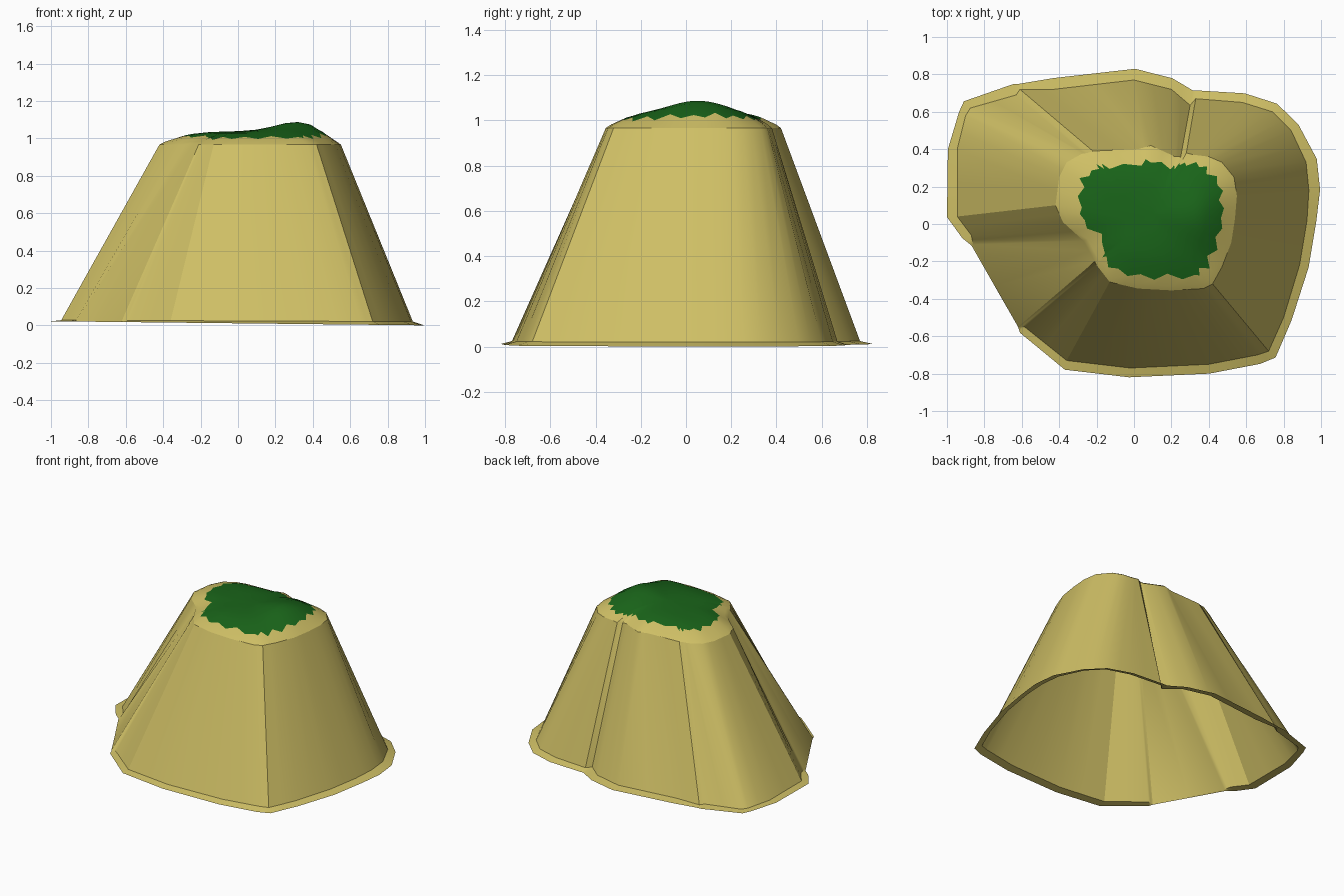
import bpy, random
from mathutils import Vector

if "Cube" in bpy.data.objects:
    bpy.data.objects.remove(bpy.data.objects["Cube"])

random.seed(4)

# Outline stations, counter-clockwise: wall foot x, y / wall top x, y / width of foot skirt
STATIONS = [
    (.935, .18, .55, .15, .06), (.92, .33, .535, .25, .06), (.84, .50, .47, .33, .05),
    (.74, .60, .40, .36, .05), (.58, .65, .32, .37, .05), (.33, .67, .28, .38, .045),
    (.30, .635, .25, .36, .08), (.20, .72, .22, .36, .06), (.00, .77, .09, .42, .06),
    (-.43, .72, .02, .40, .06), (-.61, .72, -.22, .39, .03), (-.63, .69, -.25, .38, .06),
    (-.875, .62, -.28, .375, .05), (-.90, .58, -.36, .33, .04), (-.945, .40, -.40, .25, .05),
    (-.945, .04, -.42, .10, .055), (-.87, -.06, -.38, .01, .05), (-.86, -.11, -.27, -.09, .01),
    (-.62, -.55, -.21, -.20, .00), (-.585, -.55, -.20, -.22, .04), (-.36, -.73, -.13, -.31, .05),
    (-.02, -.77, .02, -.345, .05), (.40, -.75, .20, -.355, .05), (.66, -.70, .37, -.345, .05),
    (.72, -.68, .42, -.32, .05), (.80, -.50, .47, -.23, .045), (.885, -.22, .52, -.10, .05),
    (.925, .02, .54, .03, .05),
]
CENTRE = Vector((.1, .05))
n = len(STATIONS)

# Rings of the wall: skirt edge, foot and top
foot = [Vector(s[0:2]) for s in STATIONS]
top = [Vector(s[2:4]) for s in STATIONS]
skirt = []
for i, p in enumerate(foot):
    t = (foot[(i + 2) % n] - foot[i - 2]).normalized()
    skirt.append(p + Vector((t.y, -t.x)) * STATIONS[i][4])


def dense(ring):
    """Add the midpoint of every edge."""
    out = []
    for i, p in enumerate(ring):
        out += [p, (p + ring[(i + 1) % len(ring)]) / 2]
    return out


skirt, foot, top = dense(skirt), dense(foot), dense(top)
n = len(top)


def dome(p, t):
    bump = 2.71828 ** (-((p.x - .33) ** 2 + (p.y - .05) ** 2) / .03)
    return .967 + (1 - t ** 4) * .07 + .055 * bump * min(1, (1 - t) * 4)


def cap_ring(scales):
    ring = []
    for p, t in zip(top, scales):
        q = CENTRE + (p - CENTRE) * t
        ring.append((q.x, q.y, dome(q, t)))
    return ring


def loft(name, rings, colour, close=False):
    verts = [v for r in rings for v in r]
    faces = [(k * n + i, k * n + (i + 1) % n, (k + 1) * n + (i + 1) % n, (k + 1) * n + i)
             for k in range(len(rings) - 1) for i in range(n)]
    if close:
        c, last = len(verts), (len(rings) - 1) * n
        verts.append((CENTRE.x, CENTRE.y, dome(CENTRE, 0)))
        faces += [(last + i, last + (i + 1) % n, c) for i in range(n)]
    me = bpy.data.meshes.new(name)
    me.from_pydata(verts, [], faces)
    ob = bpy.data.objects.new(name, me)
    bpy.context.collection.objects.link(ob)
    mat = bpy.data.materials.new(name + "_colour")
    mat.diffuse_color = colour
    mat.use_nodes = True
    mat.node_tree.nodes["Principled BSDF"].inputs["Base Color"].default_value = mat.diffuse_color
    me.materials.append(mat)
    bpy.ops.object.select_all(action='DESELECT')
    ob.select_set(True)
    bpy.context.view_layer.objects.active = ob
    bpy.ops.object.shade_smooth_by_angle(angle=.5)
    return ob


# Ragged border between sand and grass, wider sand on the left and back
border = []
for i, p in enumerate(top):
    base = .83 if p.x > .2 or p.y < -.15 else .76
    border.append(base + (.045 if i % 2 else -.03) + random.uniform(-.03, .03))
edge = cap_ring(border)

# Hollow cliff shell with a thin skirt at the foot
cliff = loft("cliff", [
    [(p.x, p.y, max(0, .011 - .011 * p.x)) for p in skirt],
    [(p.x, p.y, .024 - .004 * p.x) for p in foot],
    cap_ring([1] * n), cap_ring([.94] * n), edge], (.62, .52, .13, 1))

# Grass on the summit
grass = loft("grass_top", [edge] + [cap_ring([t] * n) for t in (.65, .5, .35, .18)],
             (.01, .13, .01, 1), close=True)
